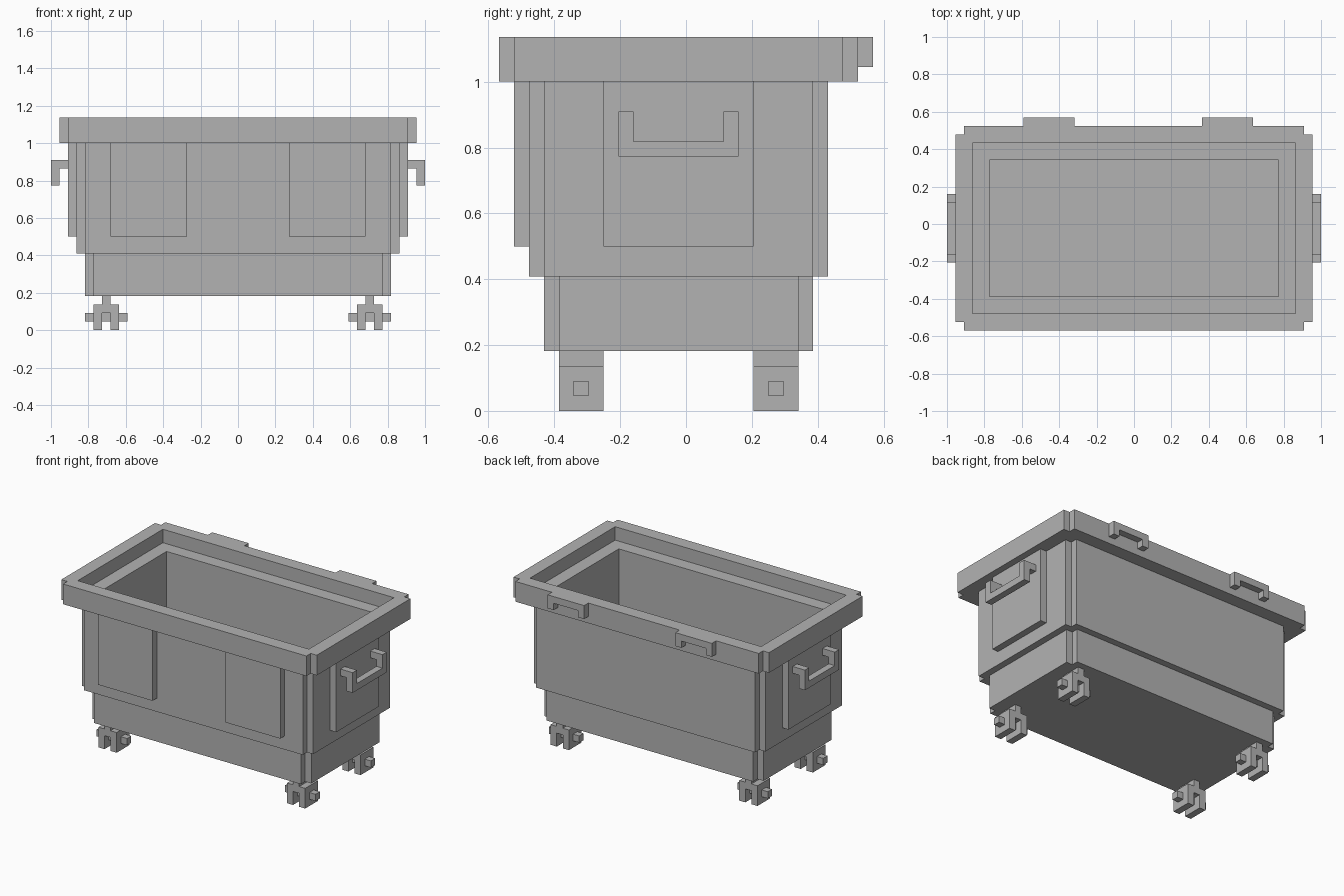
import bpy
import bmesh
from mathutils import Vector

U = 1 / 22      # modelling grid step
YC = -0.5       # tub centre along y, in grid steps

cube = bpy.data.objects.get("Cube")
if cube:
    bpy.data.objects.remove(cube, do_unlink=True)

grey = bpy.data.materials.new("plain_grey")
grey.use_nodes = True
grey.diffuse_color = (0.45, 0.45, 0.45, 1)
grey.node_tree.nodes["Principled BSDF"].inputs["Base Color"].default_value = grey.diffuse_color


def finish(name, bm):
    """Scale from grid steps to units and link the object."""
    bmesh.ops.recalc_face_normals(bm, faces=bm.faces)
    bmesh.ops.scale(bm, vec=(U, U, U), verts=bm.verts)
    mesh = bpy.data.meshes.new(name)
    bm.to_mesh(mesh)
    bm.free()
    mesh.materials.append(grey)
    obj = bpy.data.objects.new(name, mesh)
    bpy.context.scene.collection.objects.link(obj)
    return obj


def extrude(bm, height):
    res = bmesh.ops.extrude_face_region(bm, geom=bm.faces[:])
    verts = [g for g in res["geom"] if isinstance(g, bmesh.types.BMVert)]
    bmesh.ops.translate(bm, vec=(0, 0, height), verts=verts)


def boxes(name, *spans):
    """One object made of boxes, each (x0, x1, y0, y1, z0, z1)."""
    bm = bmesh.new()
    for x0, x1, y0, y1, z0, z1 in spans:
        verts = bmesh.ops.create_cube(bm, size=1)["verts"]
        lo, hi = Vector((x0, y0, z0)), Vector((x1, y1, z1))
        bmesh.ops.scale(bm, vec=hi - lo, verts=verts)
        bmesh.ops.translate(bm, vec=(lo + hi) / 2, verts=verts)
    return finish(name, bm)


def wall_ring(name, hx, hy, wall, z0, z1):
    """Rectangular wall ring with a one-step notch cut out of each corner."""
    bm = bmesh.new()
    ix, iy = hx - wall, hy - wall
    for s in (-1, 1):
        front = [(-ix, iy), (ix, iy), (hx - 1, hy - 1), (hx - 1, hy),
                 (1 - hx, hy), (1 - hx, hy - 1)]
        side = [(ix, -iy), (ix, iy), (hx - 1, hy - 1), (hx, hy - 1),
                (hx, 1 - hy), (hx - 1, 1 - hy)]
        for outline in (front, side):
            pts = list(dict.fromkeys(outline))
            bm.faces.new([bm.verts.new((s * x, s * y + YC, z0)) for x, y in pts])
    if wall > 1:
        bmesh.ops.remove_doubles(bm, verts=bm.verts, dist=0.001)
    extrude(bm, z1 - z0)
    return finish(name, bm)


# Tub: stepped walls, floor and rim with an inner ledge
wall_ring("lower_tub", 18, 9, 1, 4, 9)
boxes("tub_floor", (-17, 17, YC - 8, YC + 8, 4, 5))
wall_ring("upper_tub", 19, 10, 2, 9, 22)
wall_ring("rim_base", 21, 12, 4, 22, 23)
wall_ring("rim_wall", 21, 12, 2, 23, 25)

# Raised panels on the front and the ends, with carry handles
for s, side in ((-1, "right"), (1, "left")):
    x0, x1 = sorted((6 * s, 15 * s))
    boxes(f"{side}_front_panel", (x0, x1, -11.5, -10.5, 11, 22))
    x0, x1 = sorted((19 * s, 20 * s))
    boxes(f"{side}_end_panel", (x0, x1, -5.5, 4.5, 11, 22))

    xa, xb = sorted((20 * s, 21 * s))
    xc, xd = sorted((21 * s, 22 * s))
    arms = []
    for y in (-4.5, 2.5):
        arms += [(xa, xb, y, y + 1, 19, 20), (xc, xd, y, y + 1, 18, 20)]
    boxes(f"{side}_handle", (xc, xd, -4.5, 3.5, 17, 18), *arms)

# Lid brackets behind the rim
for x, side in ((-13, "right"), (8, "left")):
    boxes(f"{side}_hinge_bracket",
          (x, x + 6, 11.5, 12.5, 24, 25),
          (x, x + 1, 11.5, 12.5, 23, 24),
          (x + 5, x + 6, 11.5, 12.5, 23, 24))

# Casters: twin wheels, stem and axle
for cx, side in ((-15.5, "right"), (15.5, "left")):
    for cy, end in ((-7, "front"), (6, "rear")):
        name = f"{end}_{side}_caster"
        boxes(f"{name}_stem", (cx - 0.5, cx + 0.5, cy - 1.5, cy + 1.5, 2, 4))
        boxes(f"{name}_axle", (cx - 2.5, cx + 2.5, cy - 0.5, cy + 0.5, 1, 2))
        boxes(f"{name}_wheels",
              *[(cx + d - 0.5, cx + d + 0.5, cy - 1.5, cy + 1.5, 0, 3) for d in (-1, 1)])
